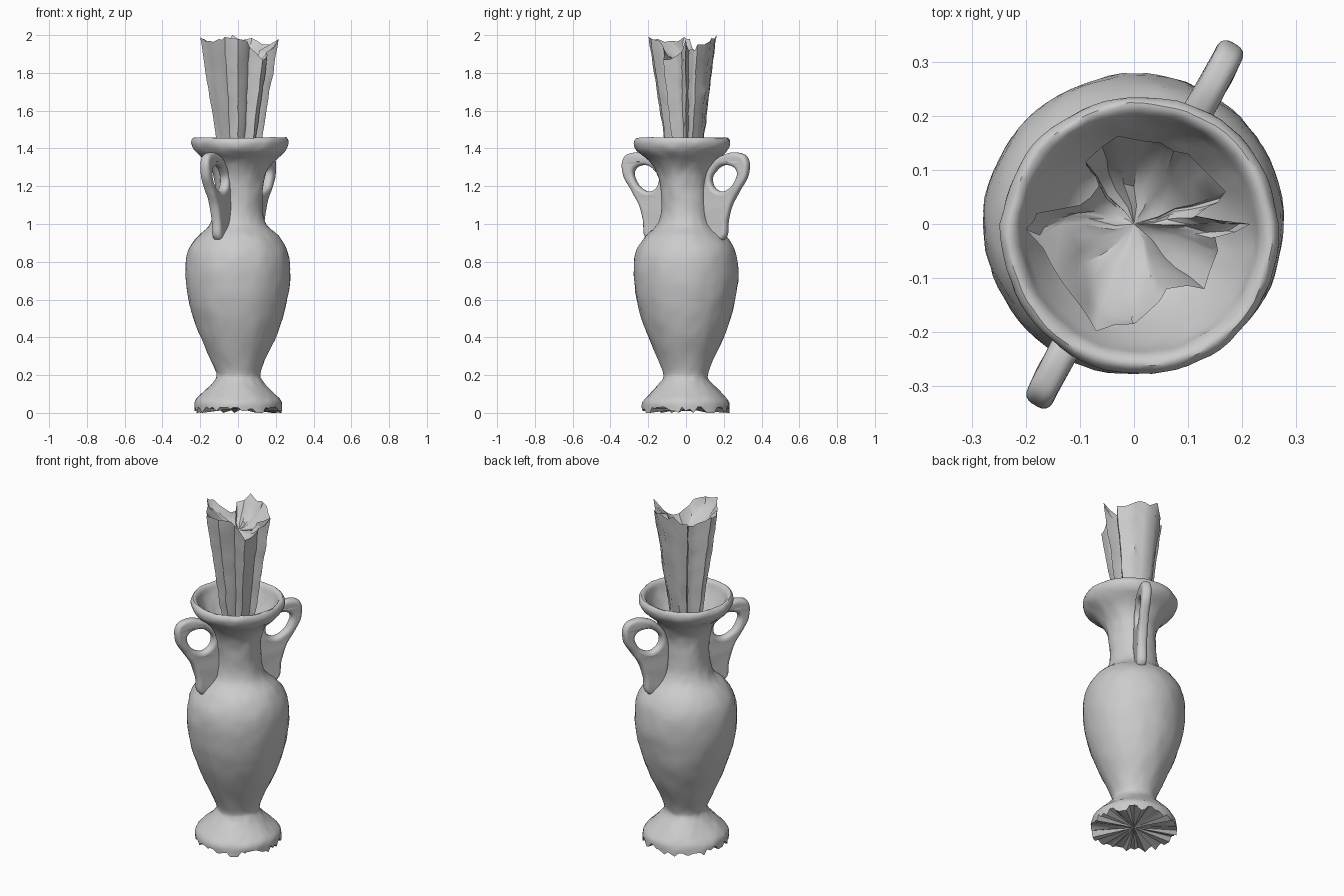
import bpy, bmesh, math, random
from mathutils import Vector, noise

if "Cube" in bpy.data.objects:
    bpy.data.objects.remove(bpy.data.objects["Cube"])

random.seed(4)


def smooth(obj, angle=40):
    bpy.ops.object.select_all(action='DESELECT')
    obj.select_set(True)
    bpy.context.view_layer.objects.active = obj
    bpy.ops.object.shade_smooth_by_angle(angle=math.radians(angle))


def lumpy(v, amp, freq):
    return v + noise.noise_vector(v * freq) * amp


def spline(pts, steps=3):
    """Catmull-Rom through 2D points."""
    p = [Vector(q) for q in pts]
    p = [p[0]] + p + [p[-1]]
    out = []
    for a, b, c, d in zip(p, p[1:], p[2:], p[3:]):
        for i in range(steps):
            t = i / steps
            out.append(0.5 * (2 * b + (c - a) * t + (2 * a - 5 * b + 4 * c - d) * t * t
                              + (3 * b - a - 3 * c + d) * t ** 3))
    return out + [p[-1]]


def loft(name, rings, start=None, end=None, angle=40):
    """Skin closed rings of points, with optional fan caps to a pole."""
    bm = bmesh.new()
    vr = [[bm.verts.new(p) for p in r] for r in rings]
    n = len(vr[0])
    for a, b in zip(vr, vr[1:]):
        for i in range(n):
            j = (i + 1) % n
            bm.faces.new((a[i], a[j], b[j], b[i]))
    for ring, pole in ((vr[0], start), (vr[-1], end)):
        if pole is not None:
            c = bm.verts.new(pole)
            for i in range(n):
                bm.faces.new((ring[i], ring[(i + 1) % n], c))
    bmesh.ops.recalc_face_normals(bm, faces=bm.faces)
    me = bpy.data.meshes.new(name)
    bm.to_mesh(me)
    bm.free()
    obj = bpy.data.objects.new(name, me)
    bpy.context.collection.objects.link(obj)
    smooth(obj, angle)
    return obj


# Vase: foot, belly, neck, flared rim and inner funnel (radius, height)
profile = [(0.232, 0.02), (0.228, 0.06), (0.195, 0.10), (0.15, 0.145), (0.122, 0.18),
           (0.118, 0.21), (0.145, 0.28), (0.195, 0.39), (0.235, 0.50), (0.262, 0.60),
           (0.276, 0.70), (0.276, 0.79), (0.258, 0.87), (0.215, 0.935), (0.155, 0.99),
           (0.132, 1.05), (0.126, 1.13), (0.128, 1.20), (0.142, 1.27), (0.178, 1.33),
           (0.228, 1.375), (0.250, 1.405), (0.256, 1.435), (0.243, 1.457), (0.222, 1.445),
           (0.205, 1.40), (0.165, 1.33), (0.12, 1.28), (0.06, 1.26)]
SEG = 72
rings = []
for k, (r, z) in enumerate(spline(profile)):
    f = min(max((z - 1.0) / 0.4, 0), 1)          # the rim sits slightly off centre
    ring = []
    for i in range(SEG):
        a = math.tau * i / SEG
        v = Vector((r * math.cos(a) + 0.012 * f, r * math.sin(a) - 0.02 * f, z))
        v = lumpy(lumpy(v, 0.005, 9), 0.003, 28)
        if k == 0:                               # ragged bottom edge
            v.z = random.choice((0.0, 0.01, 0.02, 0.03, 0.035))
        ring.append(v)
    rings.append(ring)
loft("vase", rings, (0, 0, 0.025), (0, 0, 1.25))

# Handles: flat rounded plates with an eye, in (radius, height)
outer = [(0.18, 1.335), (0.25, 1.372), (0.32, 1.378), (0.373, 1.345), (0.38, 1.275),
         (0.33, 1.18), (0.28, 1.10), (0.255, 1.02), (0.235, 0.92), (0.17, 0.92),
         (0.115, 1.05), (0.115, 1.22)]
eye = [(0.185, 1.285), (0.25, 1.31), (0.31, 1.285), (0.305, 1.235), (0.26, 1.185),
       (0.20, 1.175), (0.160, 1.22)]


def handle(name, degrees):
    cu = bpy.data.curves.new(name, 'CURVE')
    cu.dimensions, cu.fill_mode = '2D', 'BOTH'
    cu.extrude, cu.bevel_depth, cu.offset = 0.007, 0.02, -0.02
    cu.bevel_resolution, cu.resolution_u = 3, 6
    for pts in (outer, eye):
        s = cu.splines.new('BEZIER')
        s.bezier_points.add(len(pts) - 1)
        s.use_cyclic_u = True
        for bp, (r, z) in zip(s.bezier_points, pts):
            bp.co = (r, z, 0)
            bp.handle_left_type = bp.handle_right_type = 'AUTO'
    tmp = bpy.data.objects.new(name + "_curve", cu)
    bpy.context.collection.objects.link(tmp)
    bpy.context.view_layer.update()
    me = bpy.data.meshes.new_from_object(
        tmp.evaluated_get(bpy.context.evaluated_depsgraph_get()))
    bpy.data.objects.remove(tmp)
    for v in me.vertices:
        v.co = lumpy(v.co, 0.004, 14)
    obj = bpy.data.objects.new(name, me)
    obj.rotation_euler = (math.pi / 2, 0, math.radians(degrees))
    bpy.context.collection.objects.link(obj)
    smooth(obj, 50)


handle("back_handle", 60.5)
handle("front_handle", 241)

# Fluted bundle standing in the vase: top outline as (x, y, top height)
top = [(-0.20, -0.01, 1.99), (-0.18, 0.02, 1.98), (-0.10, 0.035, 1.93), (-0.065, 0.07, 1.92),
       (-0.09, 0.115, 1.95), (-0.03, 0.163, 2.0), (0.05, 0.15, 1.98), (0.10, 0.13, 1.97),
       (0.17, 0.06, 1.95), (0.155, 0.04, 1.92), (0.115, 0.015, 1.92), (0.215, 0.0, 1.98),
       (0.15, -0.025, 1.91), (0.155, -0.05, 1.89), (0.13, -0.12, 1.87), (0.06, -0.12, 1.94),
       (0.045, -0.145, 1.97), (0.0, -0.185, 1.98), (-0.07, -0.198, 1.99), (-0.10, -0.15, 1.98),
       (-0.15, -0.08, 1.97)]
edge = []
for p, q in zip(top, top[1:] + top[:1]):
    p, q = Vector(p), Vector(q)
    jit = Vector([random.uniform(-0.006, 0.006) for _ in range(2)] + [random.uniform(-0.02, 0.01)])
    edge += [p, (p + q) / 2 + jit]
rings = []
LEVELS = 16
for k in range(LEVELS + 1):
    t = k / LEVELS
    s = 0.43 + 0.57 * t
    ring = [Vector((p.x * s, p.y * s, 1.25 + (min(p.z, 2.0) - 1.25) * t)) for p in edge]
    rings.append([lumpy(v, 0.006, 16) if k < LEVELS else v for v in ring])
# Hollow, uneven top of the bundle
for s, drop in ((0.88, 0.03), (0.68, 0.065), (0.45, 0.09), (0.22, 0.10)):
    rings.append([lumpy(Vector((p.x * s, p.y * s, p.z * s + 1.95 * (1 - s) - drop)), 0.02, 12)
                  for p in edge])
loft("bundle", rings, None, (0, 0, 1.85), angle=35)
